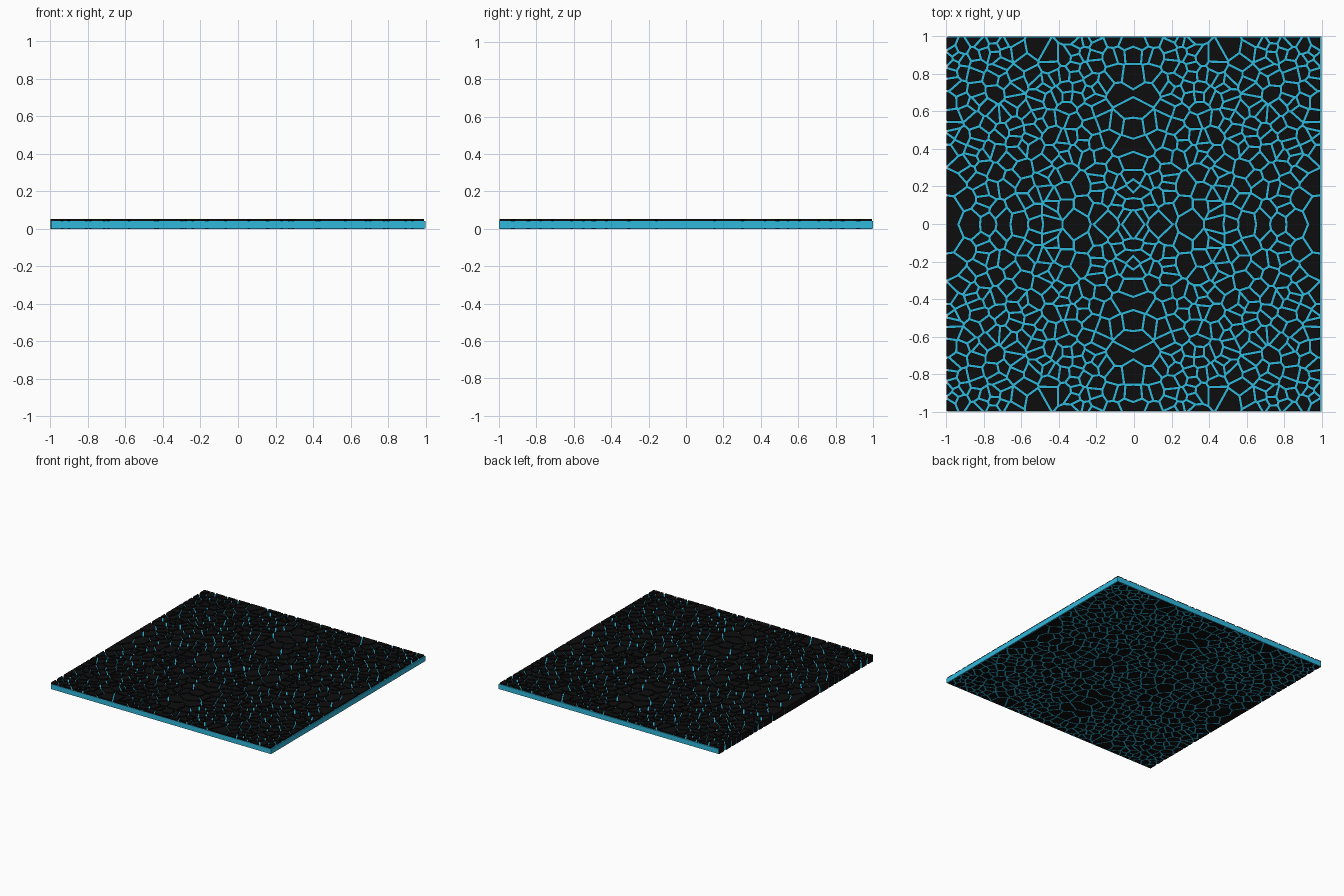
import bpy, bmesh, random
from mathutils import Vector

if "Cube" in bpy.data.objects:
    bpy.data.objects.remove(bpy.data.objects["Cube"])

random.seed(11)
HALF = 0.996          # half width of the tile field
GAP = 0.0058          # half width of a groove
TOP, PLATE_TOP = 0.053, 0.042


def material(name, rgb):
    m = bpy.data.materials.new(name)
    m.diffuse_color = (*rgb, 1)
    m.use_nodes = True
    m.node_tree.nodes["Principled BSDF"].inputs["Base Color"].default_value = m.diffuse_color
    return m


cyan = material("cyan", (0.03, 0.48, 0.72))
black = material("black", (0.004, 0.004, 0.004))


def clip(poly, n, d):
    """Keep the part of a convex polygon where p.n <= d."""
    out = []
    for i, p in enumerate(poly):
        q = poly[(i + 1) % len(poly)]
        a, b = p.dot(n) - d, q.dot(n) - d
        if a <= 0:
            out.append(p)
        if a * b < 0:
            out.append(p + (q - p) * (a / (a - b)))
    return out


# Seeds of one quadrant: larger cells (x, y, clear radius), then random filling
big = [(.02, .80, .04), (.08, .70, .09), (.02, .53, .06), (.085, .54, .06),
       (.16, .55, .06), (.06, .41, .07), (.03, .33, .05), (.27, .21, .08),
       (.14, .02, .07), (.03, .25, .04), (.04, .17, .04), (.03, .10, .04),
       (.01, .04, .03), (.95, .22, .08), (.73, .27, .08), (.97, .08, .07),
       (.85, .03, .06), (.24, .36, .06), (.30, .03, .06)]
seeds = [(Vector((x, y)), r) for x, y, r in big]
tries = 0
while len(seeds) < 205 and tries < 20000:
    tries += 1
    p = Vector((random.random(), random.random()))
    if all((p - s).length > max(r, 0.036) for s, r in seeds):
        seeds.append((p, 0.036))
points = [s for s, r in seeds]

# Raised tiles: Voronoi cells of the quadrant, extruded
bm = bmesh.new()
for p in points:
    cell = [Vector(c) for c in ((0, 0), (HALF, 0), (HALF, HALF), (0, HALF))]
    for q in points:
        if q is not p and cell:
            n = (q - p).normalized()
            cell = clip(cell, n, n.dot((p + q) / 2) - GAP)
    if len(cell) < 3:
        continue
    low = [bm.verts.new((c.x, c.y, 0)) for c in cell]
    high = [bm.verts.new((c.x, c.y, TOP)) for c in cell]
    bm.faces.new(high)
    bm.faces.new(low[::-1])
    for i in range(len(cell)):
        j = (i + 1) % len(cell)
        # cells touching a mirror axis stay open there and join their reflection
        if any(abs(cell[i][k]) < 1e-6 and abs(cell[j][k]) < 1e-6 for k in (0, 1)):
            continue
        bm.faces.new((low[i], low[j], high[j], high[i]))
mesh = bpy.data.meshes.new("cell_tiles")
bm.to_mesh(mesh)
bm.free()
tiles = bpy.data.objects.new("cell_tiles", mesh)
bpy.context.collection.objects.link(tiles)
tiles.location = (-0.004, -0.002, 0)
mesh.materials.append(black)
mirror = tiles.modifiers.new("four_way_mirror", 'MIRROR')
mirror.use_axis = (True, True, False)
mirror.merge_threshold = 0.0001

# Cyan plate seen in the grooves and around the rim
x0, x1, z0 = -0.995, 1.0, 0.001
bpy.ops.mesh.primitive_cube_add(size=1, location=((x0 + x1) / 2, 0, (z0 + PLATE_TOP) / 2))
plate = bpy.context.object
plate.name = "base_plate"
plate.scale = (x1 - x0, 2, PLATE_TOP - z0)
plate.data.materials.append(cyan)
